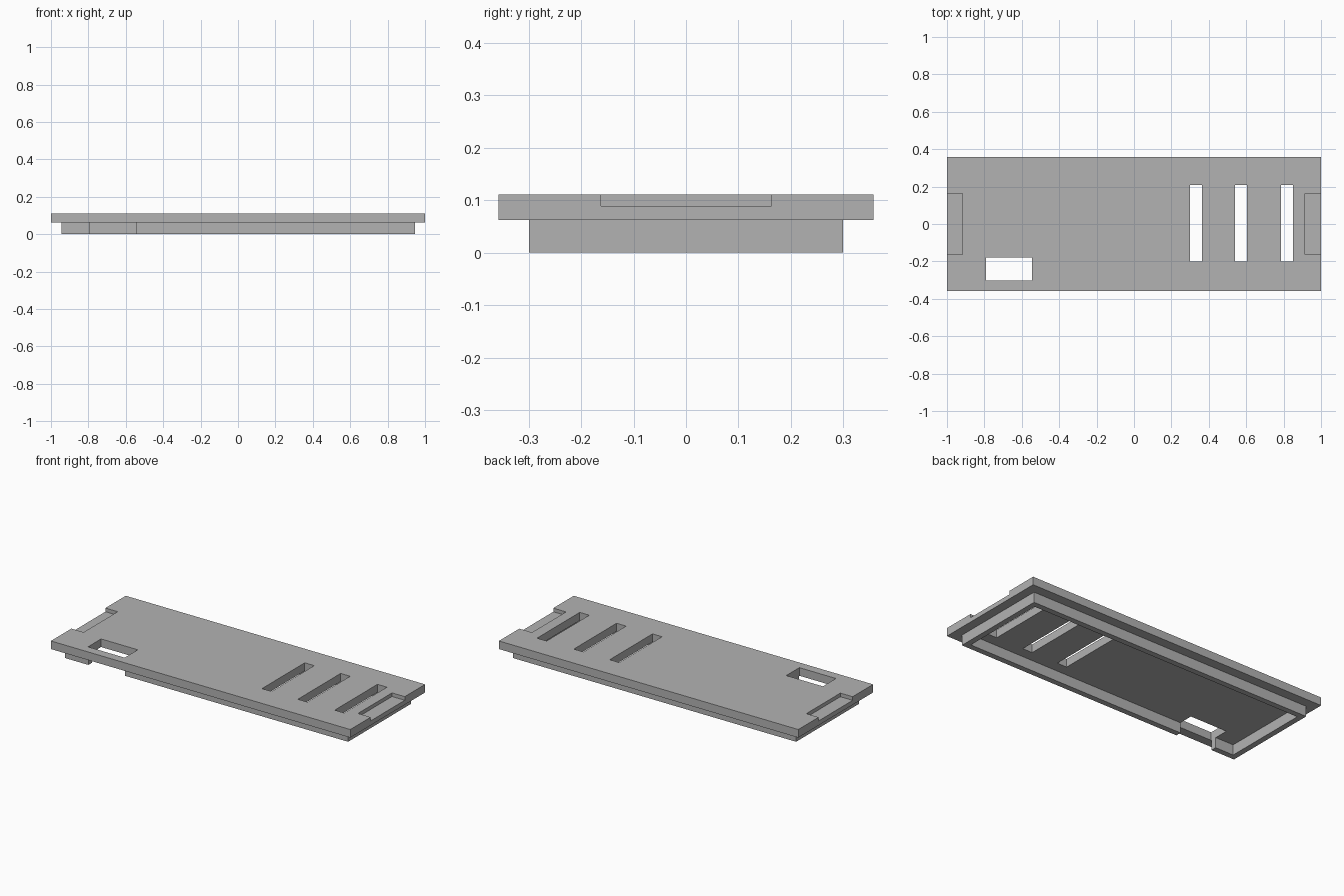
import bpy
import bmesh
from mathutils import Matrix, Vector

if "Cube" in bpy.data.objects:
    bpy.data.objects.remove(bpy.data.objects["Cube"])

grey = bpy.data.materials.new("plain grey")
grey.use_nodes = True
colour = (0.45, 0.45, 0.45, 1)
grey.diffuse_color = colour
grey.node_tree.nodes["Principled BSDF"].inputs["Base Color"].default_value = colour


def box(name, x, y, z):
    """Box spanning the given (low, high) ranges."""
    lo, hi = Vector((x[0], y[0], z[0])), Vector((x[1], y[1], z[1]))
    bm = bmesh.new()
    bmesh.ops.create_cube(bm, size=1, matrix=Matrix.Translation((lo + hi) / 2)
                          @ Matrix.Diagonal((*(hi - lo), 1)))
    mesh = bpy.data.meshes.new(name)
    bm.to_mesh(mesh)
    bm.free()
    mesh.materials.append(grey)
    obj = bpy.data.objects.new(name, mesh)
    bpy.context.collection.objects.link(obj)
    return obj


def cut(target, cutter):
    cutter.hide_render = True
    cutter.hide_viewport = True
    mod = target.modifiers.new(cutter.name, 'BOOLEAN')
    mod.operation = 'DIFFERENCE'
    mod.solver = 'EXACT'
    mod.object = cutter


TOP, SEAM = 0.111, 0.062
RIM_X, RIM_Y, WALL = 0.945, 0.299, 0.034
WIN_X = (-0.79, -0.545)

# Flat lid plate
plate = box("lid_plate", (-1, 1), (-0.357, 0.357), (SEAM, TOP))

# Three vent slots and one window, all the way through
for i, x in enumerate((0.332, 0.572, 0.818)):
    cut(plate, box(f"slot_cutter_{i}", (x - 0.032, x + 0.032), (-0.2, 0.208), (0, 0.2)))
cut(plate, box("window_cutter", WIN_X, (-0.303, -0.178), (0, 0.2)))

# Shallow finger notches at both ends
for side, x in (("left", (0.915, 1.1)), ("right", (-1.1, -0.918))):
    cut(plate, box(f"{side}_notch_cutter", x, (-0.162, 0.163), (0.089, 0.2)))

# Locating rim under the lid, open below, with a gap at the window
ix, iy = RIM_X - WALL, RIM_Y - WALL
for name, x, y in (
    ("rim_left", (ix, RIM_X), (-RIM_Y, RIM_Y)),
    ("rim_right", (-RIM_X, -ix), (-RIM_Y, RIM_Y)),
    ("rim_back", (-ix, ix), (iy, RIM_Y)),
    ("rim_front_long", (WIN_X[1], ix), (-RIM_Y, -iy)),
    ("rim_front_short", (-ix, WIN_X[0]), (-RIM_Y, -iy)),
):
    box(name, x, y, (0, SEAM))
